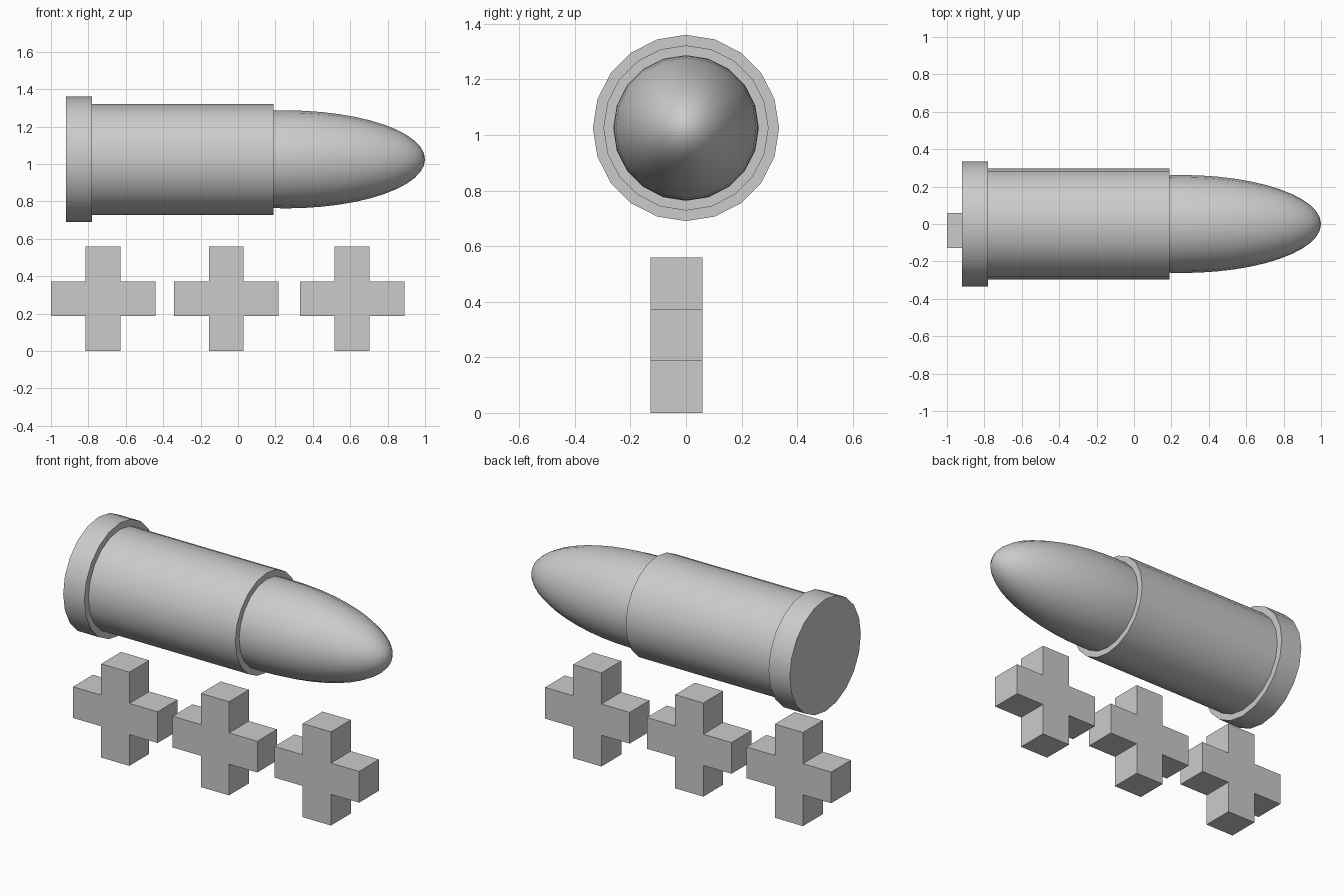
import bpy, bmesh
from math import radians
from mathutils import Matrix, Vector

if "Cube" in bpy.data.objects:
    bpy.data.objects.remove(bpy.data.objects["Cube"])

AXIS_Z = 1.025
SIDES = 20
TURN = Matrix.Rotation(radians(90), 4, 'Y')  # local z becomes +x


def finish(name, bm, smooth=False):
    bmesh.ops.recalc_face_normals(bm, faces=bm.faces)
    mesh = bpy.data.meshes.new(name)
    bm.to_mesh(mesh)
    bm.free()
    obj = bpy.data.objects.new(name, mesh)
    bpy.context.collection.objects.link(obj)
    if smooth:
        bpy.ops.object.select_all(action='DESELECT')
        obj.select_set(True)
        bpy.context.view_layer.objects.active = obj
        bpy.ops.object.shade_smooth_by_angle(angle=radians(30))
    return obj


def drum(name, x0, x1, radius):
    bm = bmesh.new()
    bmesh.ops.create_cone(
        bm, cap_ends=True, segments=SIDES, radius1=radius, radius2=radius,
        depth=x1 - x0,
        matrix=Matrix.Translation(((x0 + x1) / 2, 0, AXIS_Z)) @ TURN)
    return finish(name, bm, True)


def plus(name, cx, cy=-0.034, unit=0.1863, depth=0.187):
    # Walk one quarter of the outline and repeat it by rotation
    h, w = unit / 2, unit * 1.5
    bm = bmesh.new()
    verts = []
    for q in range(4):
        rot = Matrix.Rotation(radians(90 * q), 2)
        for p in ((w, -h), (w, h), (h, h)):
            u, v = rot @ Vector(p)
            verts.append(bm.verts.new((cx + u, cy - depth / 2, w + v)))
    face = bm.faces.new(verts)
    ext = bmesh.ops.extrude_face_region(bm, geom=[face], use_keep_orig=True)
    moved = [g for g in ext['geom'] if isinstance(g, bmesh.types.BMVert)]
    bmesh.ops.translate(bm, vec=(0, depth, 0), verts=moved)
    return finish(name, bm)


# Rim and casing
drum("rim", -0.92, -0.78, 0.335)
drum("casing", -0.78, 0.19, 0.297)

# Rounded nose: stretched sphere seated inside the casing
bm = bmesh.new()
bmesh.ops.create_uvsphere(
    bm, u_segments=SIDES, v_segments=24, radius=1,
    matrix=Matrix.Translation((0.255, 0, AXIS_Z)) @ TURN
    @ Matrix.Diagonal((0.262, 0.262, 0.745, 1)))
finish("nose", bm, True)

# Row of three plus signs
for i, x in enumerate((-0.721, -0.063, 0.61)):
    plus(f"plus_sign_{i + 1}", x)
